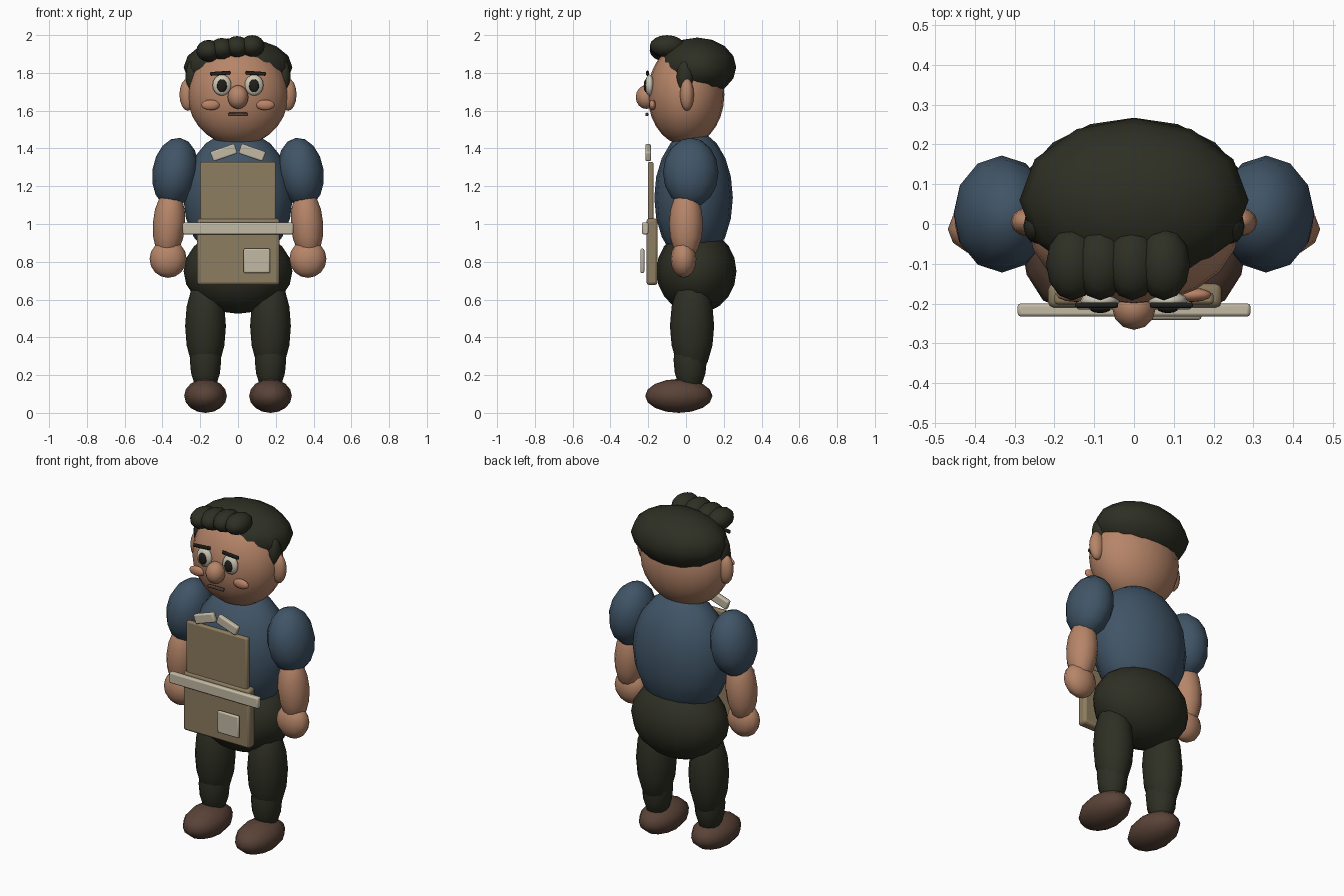
import bpy, math

if "Cube" in bpy.data.objects:
    bpy.data.objects.remove(bpy.data.objects["Cube"])

def mat(name, r, g, b):
    m = bpy.data.materials.new(name)
    m.diffuse_color = (r, g, b, 1)
    m.use_nodes = True
    m.node_tree.nodes["Principled BSDF"].inputs["Base Color"].default_value = m.diffuse_color
    return m

SKIN = mat("skin", .47, .235, .14)
CHEEK = mat("blush", .50, .225, .135)
HAIR = mat("dark_olive", .027, .028, .017)
BLUE = mat("shirt_blue", .052, .09, .135)
TAN = mat("apron_tan", .27, .205, .115)
CREAM = mat("cream", .55, .49, .37)
BROWN = mat("shoe_brown", .10, .055, .038)
WHITE = mat("eye_white", .62, .58, .47)
BLACK = mat("near_black", .014, .013, .010)

def finish(name, material, angle):
    o = bpy.context.object
    o.name = name
    o.data.materials.append(material)
    bpy.ops.object.transform_apply(location=False, rotation=False, scale=True)
    bpy.ops.object.shade_smooth_by_angle(angle=math.radians(angle))
    return o

def blob(name, loc, radii, material, tilt=0, seg=12, rings=8):
    """Ellipsoid; tilt leans it about the front axis, in degrees."""
    bpy.ops.mesh.primitive_uv_sphere_add(segments=seg, ring_count=rings, location=loc,
                                         rotation=(0, math.radians(tilt), 0))
    bpy.context.object.scale = radii
    return finish(name, material, 80)

def plate(name, loc, size, material, tilt=0, bevel=.008):
    """Box with rounded edges."""
    bpy.ops.mesh.primitive_cube_add(size=1, location=loc, rotation=(0, math.radians(tilt), 0))
    bpy.context.object.scale = size
    o = finish(name, material, 40)
    b = o.modifiers.new("bevel", 'BEVEL')
    b.width, b.segments = bevel, 2
    return o

# Body
blob("torso", (0, .04, 1.14), (.29, .208, .355), BLUE, seg=16, rings=10)
blob("hips", (0, .055, .75), (.288, .212, .225), HAIR, seg=16, rings=10)

# Head and hair
blob("head", (0, 0, 1.685), (.267, .203, .27), SKIN, seg=20, rings=14)
blob("hair_cap", (0, .06, 1.83), (.288, .206, .157), HAIR)
for i, (x, z) in enumerate([(-.155, 1.917), (-.085, 1.927), (-.005, 1.937), (.075, 1.942)]):
    blob(f"fringe_{i + 1}", (x, -.1, z), (.066, .092, .058), HAIR)

# Nose and mouth
blob("nose", (0, -.21, 1.672), (.055, .056, .063), SKIN)
plate("mouth", (0, -.207, 1.58), (.105, .015, .018), BROWN, bevel=.005)

# Mirrored parts
for side, s in (("left", 1), ("right", -1)):
    blob(f"{side}_ear", (s * .265, .005, 1.685), (.045, .037, .086), SKIN)
    blob(f"{side}_sideburn", (s * .243, -.005, 1.78), (.035, .045, .085), HAIR)
    blob(f"{side}_eye", (s * .085, -.193, 1.735), (.05, .024, .056), WHITE)
    blob(f"{side}_pupil", (s * .085, -.212, 1.732), (.027, .012, .034), BLACK)
    blob(f"{side}_cheek", (s * .145, -.178, 1.63), (.05, .018, .028), CHEEK)
    plate(f"{side}_brow", (s * .094, -.204, 1.798), (.108, .014, .02), BLACK, s * 4, .005)
    # Arms
    blob(f"{side}_sleeve", (s * .332, .025, 1.272), (.122, .147, .186), BLUE, s * -8)
    blob(f"{side}_forearm", (s * .365, 0, 1.0), (.086, .09, .19), SKIN, s * -4)
    blob(f"{side}_hand", (s * .37, -.013, .815), (.098, .068, .1), SKIN)
    # Legs
    blob(f"{side}_thigh", (s * .172, .032, .46), (.108, .117, .27), HAIR)
    blob(f"{side}_calf", (s * .172, .022, .28), (.083, .088, .18), HAIR)
    blob(f"{side}_shoe", (s * .172, -.038, .09), (.113, .178, .09), BROWN)
    # Collar flap
    plate(f"{side}_collar", (s * .075, -.2, 1.378), (.135, .03, .055), CREAM, s * 19)

# Apron
plate("apron_bib", (0, -.187, 1.16), (.4, .03, .335), TAN)
plate("apron_skirt", (.002, -.18, .853), (.436, .06, .352), TAN, bevel=.015)
plate("apron_belt", (0, -.216, .977), (.585, .033, .064), CREAM)
plate("apron_pocket", (.1, -.231, .805), (.14, .02, .13), CREAM)
